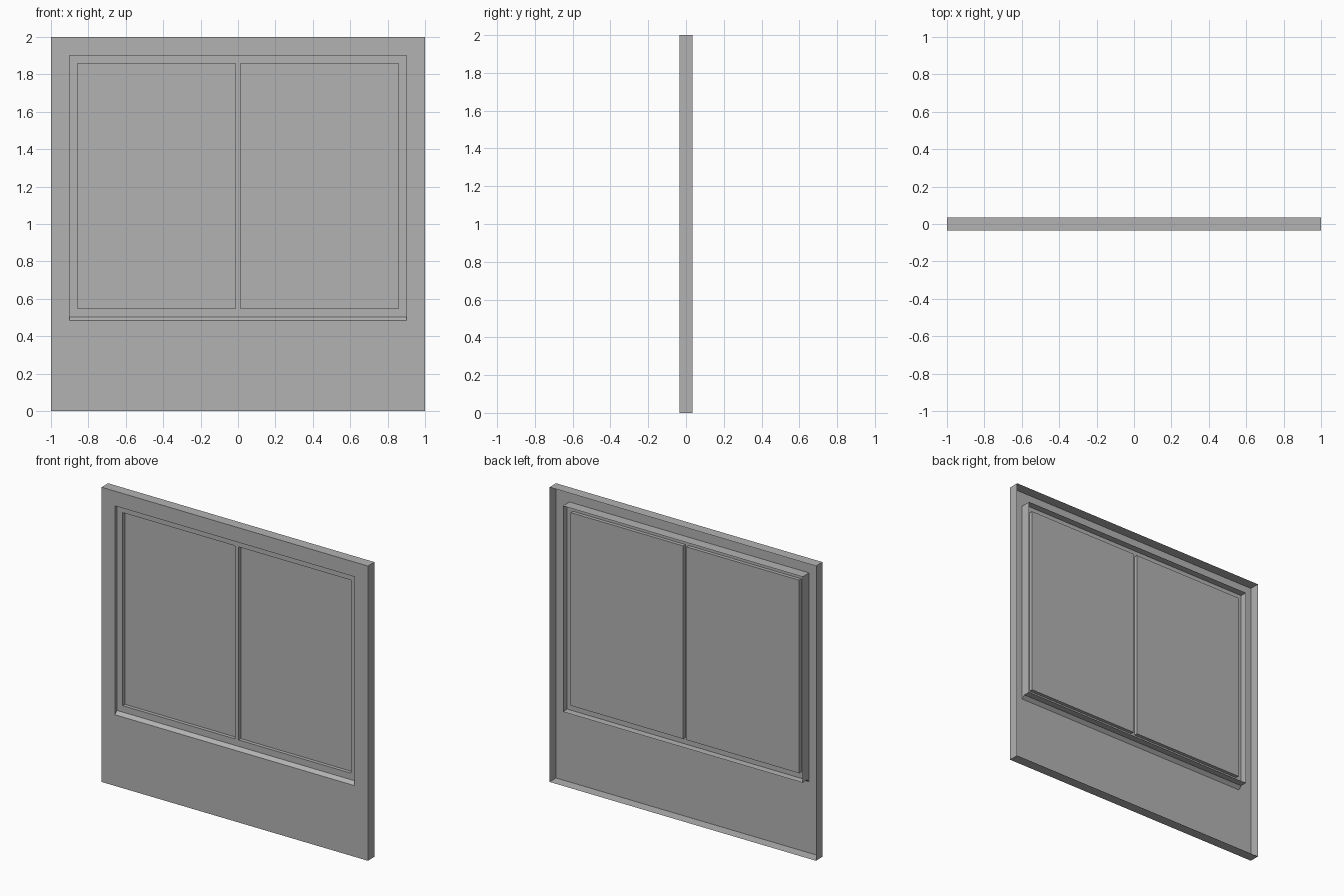
import bpy, bmesh

cube = bpy.data.objects.get("Cube")
if cube:
    bpy.data.objects.remove(cube, do_unlink=True)

# One plain grey for everything
GREY = (0.45, 0.45, 0.45, 1)
grey = bpy.data.materials.new("plain_grey")
grey.use_nodes = True
grey.diffuse_color = GREY
grey.node_tree.nodes["Principled BSDF"].inputs["Base Color"].default_value = GREY

# Depths from front to back
FRONT, FRAME, PANE, BACK = -0.035, -0.012, 0.012, 0.035


def rect(left, right, bottom, top, y):
    """Corners of an upright rectangle, anticlockwise from the front."""
    return [(left, y, bottom), (right, y, bottom), (right, y, top), (left, y, top)]


def sheet(name, *rects, fill=False):
    """Thin sheet lofted through nested rectangles, optionally closed at the last."""
    bm = bmesh.new()
    loops = [[bm.verts.new(p) for p in r] for r in rects]
    for a, b in zip(loops, loops[1:]):
        for i in range(4):
            j = (i + 1) % 4
            bm.faces.new((a[i], a[j], b[j], b[i]))
    if fill:
        bm.faces.new(loops[-1])
    mesh = bpy.data.meshes.new(name)
    bm.to_mesh(mesh)
    bm.free()
    mesh.materials.append(grey)
    obj = bpy.data.objects.new(name, mesh)
    bpy.context.collection.objects.link(obj)
    return obj


W, H = 0.9, 1.9                        # window opening
SILL_LOW, SILL_HIGH = 0.483, 0.503     # sloping sill
IN_W, IN_LOW, IN_HIGH = 0.857, 0.547, 1.857
BAR = 0.0135                           # half width of centre bar

# Open-backed wall panel, with the window reveal and sloping sill
sheet("wall_panel",
      rect(-1, 1, 0, 2, BACK),
      rect(-1, 1, 0, 2, FRONT),
      rect(-W, W, SILL_LOW, H, FRONT),
      rect(-W, W, SILL_HIGH, H, FRAME))

# Window frame with a flange running to the back
sheet("window_frame",
      rect(-W, W, SILL_HIGH, H, BACK),
      rect(-W, W, SILL_HIGH, H, FRAME),
      rect(-IN_W, IN_W, IN_LOW, IN_HIGH, FRAME))

# Centre bar
sheet("centre_bar", rect(-BAR, BAR, IN_LOW, IN_HIGH, FRAME), fill=True)

# Two recessed panes
for name, left, right in (("right_pane", -IN_W, -BAR), ("left_pane", BAR, IN_W)):
    sheet(name,
          rect(left, right, IN_LOW, IN_HIGH, FRAME),
          rect(left, right, IN_LOW, IN_HIGH, PANE), fill=True)
